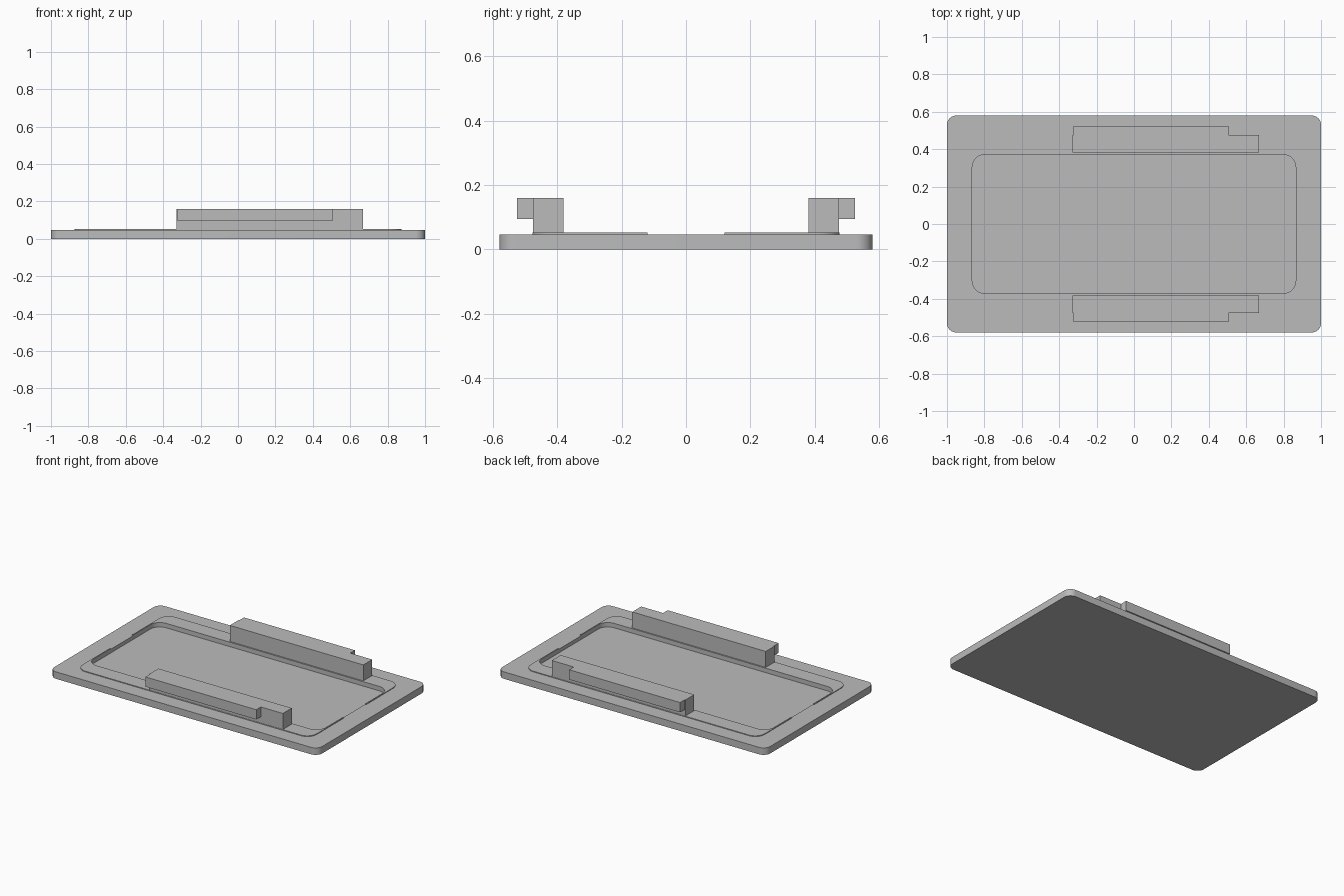
import bpy, bmesh, math

if "Cube" in bpy.data.objects:
    bpy.data.objects.remove(bpy.data.objects["Cube"])

grey = bpy.data.materials.new("plain_grey")
grey.diffuse_color = (0.5, 0.5, 0.5, 1)
grey.use_nodes = True
grey.node_tree.nodes["Principled BSDF"].inputs["Base Color"].default_value = grey.diffuse_color

PLATE_TOP, LIP_TOP, FLOOR = 0.047, 0.052, 0.022


def prism(name, outline, z0, z1):
    """Extrude a closed xy outline from z0 to z1."""
    bm = bmesh.new()
    face = bm.faces.new([bm.verts.new((x, y, z0)) for x, y in outline])
    top = bmesh.ops.extrude_face_region(bm, geom=[face])["geom"]
    bmesh.ops.translate(bm, vec=(0, 0, z1 - z0),
                        verts=[v for v in top if isinstance(v, bmesh.types.BMVert)])
    bmesh.ops.recalc_face_normals(bm, faces=bm.faces[:])
    mesh = bpy.data.meshes.new(name)
    bm.to_mesh(mesh)
    bm.free()
    mesh.materials.append(grey)
    obj = bpy.data.objects.new(name, mesh)
    bpy.context.collection.objects.link(obj)
    return obj


def rounded(hx, hy, r, steps=10):
    """Rounded rectangle outline, counter-clockwise."""
    pts = []
    for k, (sx, sy) in enumerate([(1, 1), (-1, 1), (-1, -1), (1, -1)]):
        for i in range(steps + 1):
            a = math.pi / 2 * (k + i / steps)
            pts.append((sx * (hx - r) + r * math.cos(a),
                        sy * (hy - r) + r * math.sin(a)))
    return pts


def box(x0, x1, y0, y1):
    return [(x0, y0), (x1, y0), (x1, y1), (x0, y1)]


def activate(obj):
    bpy.ops.object.select_all(action='DESELECT')
    obj.select_set(True)
    bpy.context.view_layer.objects.active = obj


def boolean(obj, other, operation):
    """Combine the helper into obj, then discard the helper."""
    mod = obj.modifiers.new("combine", 'BOOLEAN')
    mod.operation, mod.solver, mod.object = operation, 'EXACT', other
    activate(obj)
    bpy.ops.object.modifier_apply(modifier=mod.name)
    bpy.data.objects.remove(other)


def smooth(obj):
    activate(obj)
    bpy.ops.object.shade_smooth_by_angle(angle=math.radians(30))


def pocket():
    return prism("pocket_cutter", rounded(0.865, 0.372, 0.07), FLOOR, 0.2)


# Base plate with a shallow pocket
plate = prism("base_plate", rounded(1.0, 0.58, 0.05), 0, PLATE_TOP)
boolean(plate, pocket(), 'DIFFERENCE')
smooth(plate)

# Thin raised lip around the pocket, open at the middle of both ends
lip = prism("raised_lip", rounded(0.873, 0.478, 0.07), PLATE_TOP, LIP_TOP)
boolean(lip, pocket(), 'DIFFERENCE')
boolean(lip, prism("gap_cutter", box(-1.2, 1.2, -0.12, 0.12), 0, 0.2), 'DIFFERENCE')
smooth(lip)

# Two rails with overhanging outer ledges, mirrored front to back
for side, s in (("front", -1), ("back", 1)):
    rail = prism(side + "_rail", box(-0.328, 0.668, s * 0.381, s * 0.476),
                 PLATE_TOP, 0.16)
    ledge = prism(side + "_ledge", box(-0.323, 0.504, s * 0.45, s * 0.525),
                  0.094, 0.16)
    boolean(rail, ledge, 'UNION')
